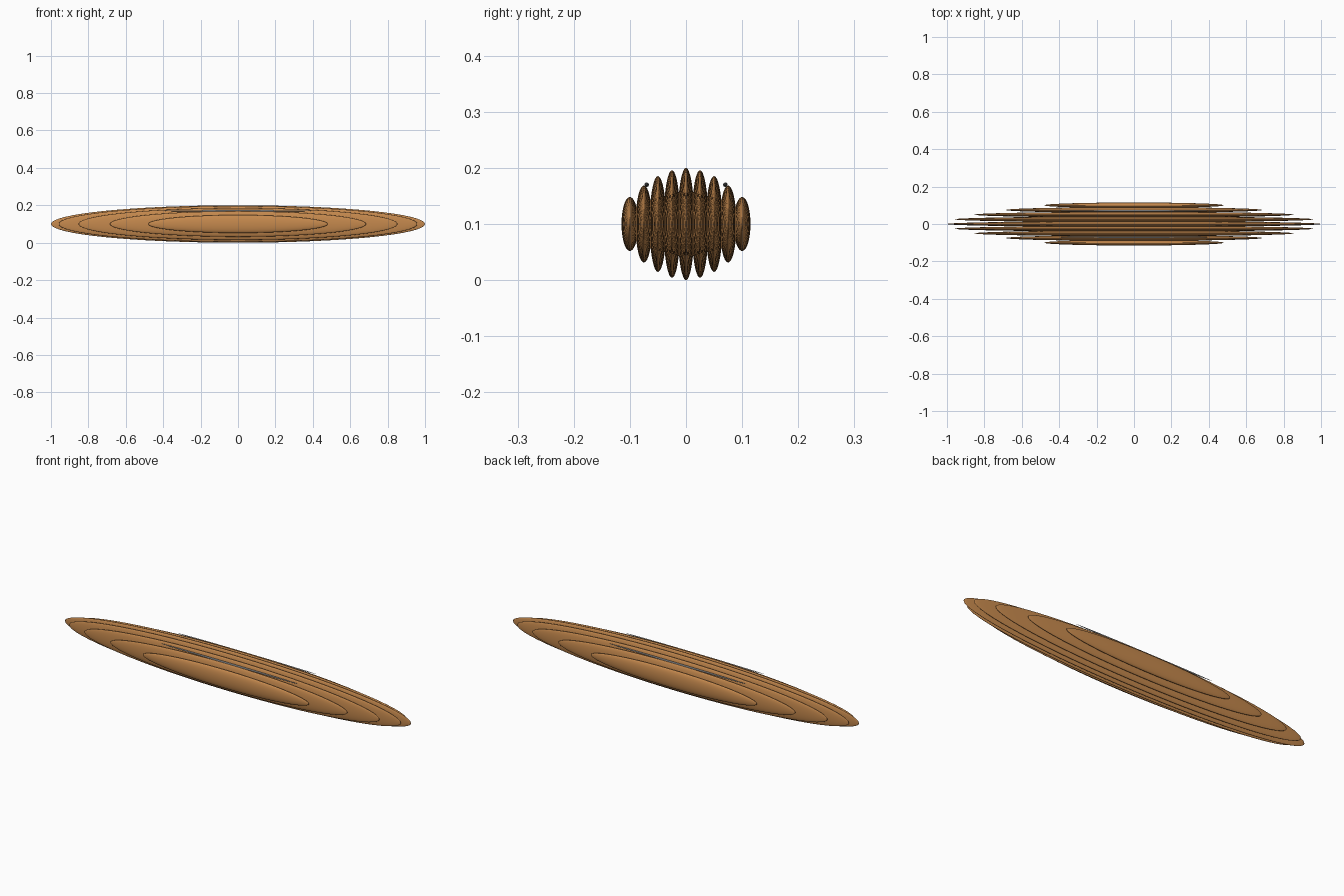
import bpy

if "Cube" in bpy.data.objects:
    bpy.data.objects.remove(bpy.data.objects["Cube"])


def material(name, rgb):
    m = bpy.data.materials.new(name)
    m.diffuse_color = (*rgb, 1)
    m.use_nodes = True
    m.node_tree.nodes["Principled BSDF"].inputs["Base Color"].default_value = m.diffuse_color
    return m


wood = material("warm brown wood", (0.56, 0.25, 0.075))
grey = material("light grey", (0.62, 0.64, 0.66))


def ellipsoid(name, centre, radii, mat, segments=64, rings=32):
    # poles lie along x, so the pointed ends stay crisp
    bpy.ops.mesh.primitive_uv_sphere_add(segments=segments, ring_count=rings, radius=1,
                                         rotation=(0, 1.5707963, 0))
    ob = bpy.context.object
    bpy.ops.object.transform_apply(location=False, rotation=True, scale=False)
    ob.name = name
    ob.scale = radii
    bpy.ops.object.transform_apply(location=False, rotation=False, scale=True)
    ob.location = centre
    ob.data.materials.append(mat)
    bpy.ops.object.shade_smooth()
    return ob


# Row of flattened ribs, smaller towards both sides
rib_size = [1.0, 0.959, 0.853, 0.685, 0.48]
for i in range(-4, 5):
    s = rib_size[abs(i)]
    ellipsoid(f"rib_{i + 5}", (0, i * 0.025, 0.1), (s, 0.015, 0.1 * s), wood)

# Thin pale strand along each upper shoulder
for side, y in (("front", -0.07), ("back", 0.07)):
    ellipsoid(f"{side}_strand", (0, y, 0.17), (0.4, 0.004, 0.004), grey, 16, 24)
